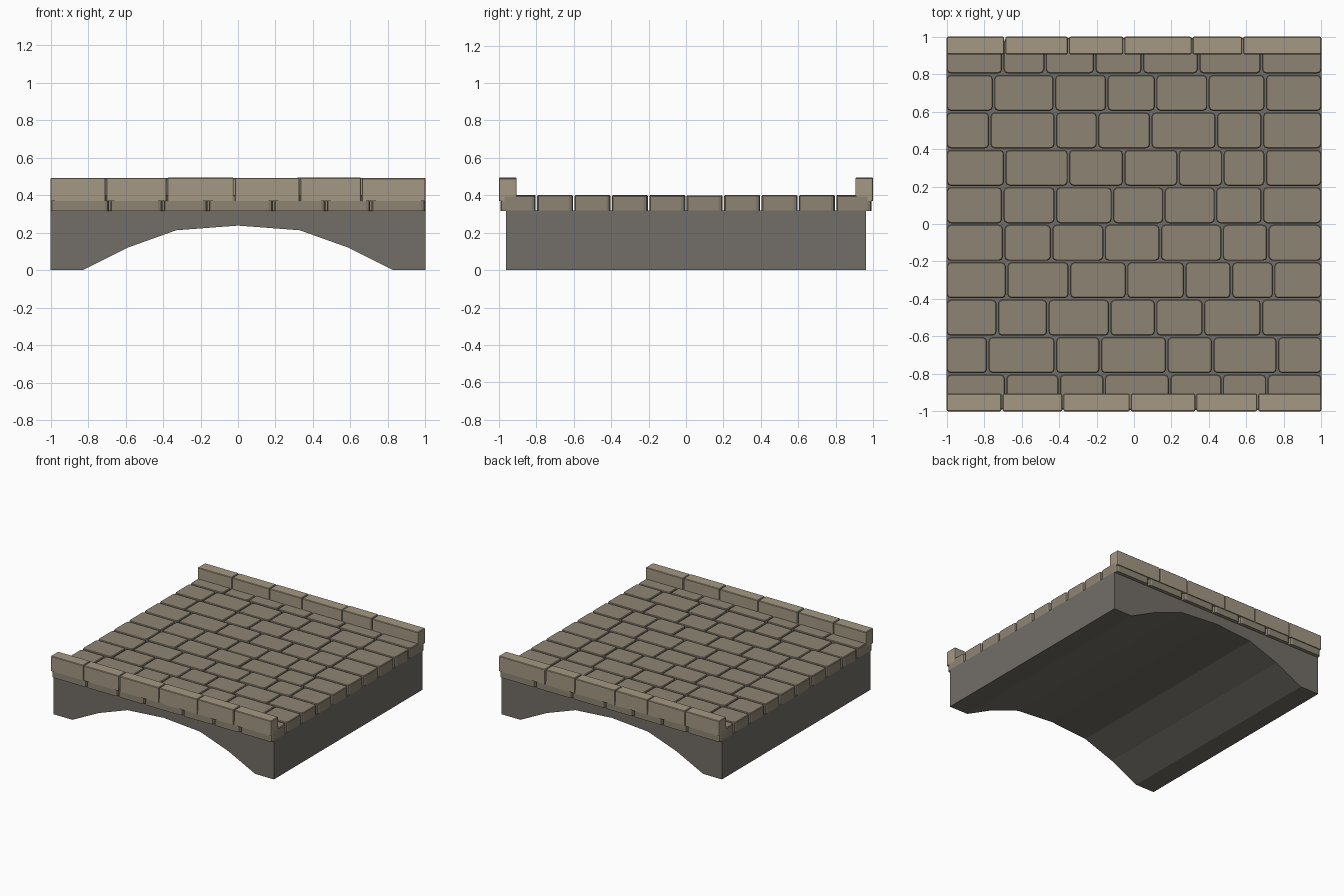
import bpy, bmesh, math, random

if "Cube" in bpy.data.objects:
    bpy.data.objects.remove(bpy.data.objects["Cube"])

random.seed(4)


def material(name, rgb):
    m = bpy.data.materials.new(name)
    m.diffuse_color = (*rgb, 1)
    m.use_nodes = True
    m.node_tree.nodes["Principled BSDF"].inputs["Base Color"].default_value = m.diffuse_color
    return m


PAVING = material("paving_stone", (0.27, 0.235, 0.175))
PARAPET = material("parapet_stone", (0.37, 0.315, 0.23))
ARCH = material("arch_stone", (0.17, 0.155, 0.135))


def finish(bm, name, mat):
    bmesh.ops.recalc_face_normals(bm, faces=bm.faces)
    mesh = bpy.data.meshes.new(name)
    bm.to_mesh(mesh)
    bm.free()
    mesh.materials.append(mat)
    obj = bpy.data.objects.new(name, mesh)
    bpy.context.collection.objects.link(obj)
    return obj


def outline(x0, x1, y0, y1, r, inset=0.0):
    """Rectangle with rounded corners, three points per corner."""
    pts = []
    corners = ((x1, y1, 1, 1), (x0, y1, -1, 1), (x0, y0, -1, -1), (x1, y0, 1, -1))
    for i, (cx, cy, sx, sy) in enumerate(corners):
        for k in range(3):
            a = math.radians(90 * i + 45 * k)
            pts.append((cx - sx * r + (r - inset) * math.cos(a),
                        cy - sy * r + (r - inset) * math.sin(a)))
    return pts


def add_stone(bm, x0, x1, y0, y1, z0, z1, r, edge):
    """Worn block: straight sides and a narrow chamfer round the top."""
    rings = []
    for z, inset in ((z0, 0), (z1 - edge, 0), (z1, edge)):
        rings.append([bm.verts.new((x, y, z))
                      for x, y in outline(x0, x1, y0, y1, r, inset)])
    for low, high in zip(rings, rings[1:]):
        for i in range(len(low)):
            j = (i + 1) % len(low)
            bm.faces.new((low[i], low[j], high[j], high[i]))
    bm.faces.new(rings[-1])
    bm.faces.new(rings[0][::-1])


def stone_row(name, mat, joints, y0, y1, z0, z1, r, edge, gap, wobble):
    bm = bmesh.new()
    xs = [-1.0] + list(joints) + [1.0]
    for a, b in zip(xs, xs[1:]):
        x0 = a if a == -1 else a + gap
        x1 = b if b == 1 else b - gap
        top = z1 - random.uniform(0, wobble)
        add_stone(bm, x0, x1, y0, y1, z0, top, r, edge)
    return finish(bm, name, mat)


# Arched body: half of the soffit mirrored, extruded across the road
half = [(0.33, 0.213), (0.59, 0.12), (0.83, 0), (1, 0), (1, 0.32)]
profile = [(0, 0.238)] + half + [(-x, z) for x, z in reversed(half)]
bm = bmesh.new()
face = bm.faces.new([bm.verts.new((x, -0.963, z)) for x, z in profile])
ext = bmesh.ops.extrude_face_region(bm, geom=[face])
bmesh.ops.translate(bm, vec=(0, 1.926, 0),
                    verts=[v for v in ext["geom"] if isinstance(v, bmesh.types.BMVert)])
finish(bm, "arch_body", ARCH)

# Paving courses, front to back, given by their joints
courses = [
    (-0.685, -0.40, -0.16, 0.19, 0.47, 0.71),
    (-0.78, -0.42, -0.18, 0.175, 0.42, 0.765),
    (-0.73, -0.46, -0.13, 0.115, 0.37, 0.68),
    (-0.68, -0.345, -0.04, 0.27, 0.52, 0.745),
    (-0.695, -0.44, -0.16, 0.14, 0.47, 0.715),
    (-0.70, -0.42, -0.115, 0.16, 0.435, 0.685),
    (-0.69, -0.35, -0.055, 0.235, 0.475, 0.70),
    (-0.77, -0.42, -0.195, 0.09, 0.44, 0.685),
    (-0.75, -0.425, -0.145, 0.115, 0.395, 0.70),
    (-0.70, -0.475, -0.21, 0.045, 0.345, 0.68),
]
for i, joints in enumerate(courses):
    y0 = -1 + 0.2 * i
    front = -0.992 if i == 0 else y0 + 0.004
    back = 0.992 if i == 9 else y0 + 0.196
    stone_row(f"paving_course_{i + 1}", PAVING, joints, front, back,
              0.316, 0.401, 0.022, 0.005, 0.004, 0.003)

# Parapet kerbs along both edges
kerbs = {
    "front_parapet": (-1.0, -0.905, (-0.705, -0.38, -0.02, 0.33, 0.66)),
    "back_parapet": (0.905, 1.0, (-0.69, -0.35, -0.055, 0.31, 0.58)),
}
for name, (y0, y1, joints) in kerbs.items():
    stone_row(name, PARAPET, joints, y0, y1, 0.37, 0.494, 0.008, 0.004, 0.003, 0.003)
